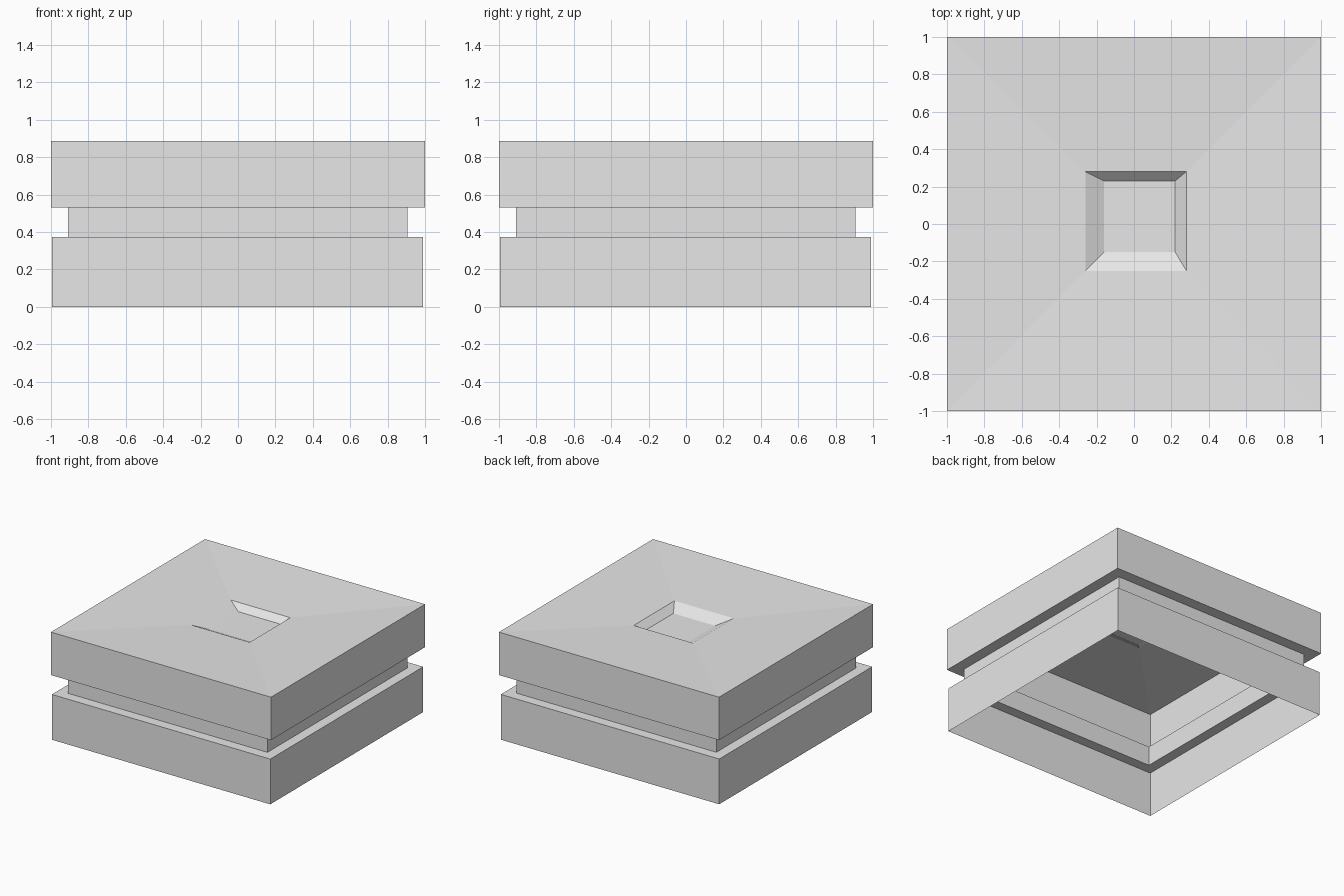
import bpy
import bmesh

cube = bpy.data.objects.get("Cube")
if cube:
    bpy.data.objects.remove(cube, do_unlink=True)

grey = bpy.data.materials.new("light_grey")
grey.use_nodes = True
colour = (0.8, 0.8, 0.8, 1.0)
grey.diffuse_color = colour
grey.node_tree.nodes["Principled BSDF"].inputs["Base Color"].default_value = colour


def ring(low, high, z, y_low=None, y_high=None):
    """Rectangular loop, counter-clockwise from above; y follows x unless given."""
    y0 = low if y_low is None else y_low
    y1 = high if y_high is None else y_high
    return [(low, y0, z), (high, y0, z), (high, y1, z), (low, y1, z)]


def loft(name, rings, cap=False):
    """Open single-walled shell through a stack of loops, facing outwards."""
    bm = bmesh.new()
    loops = [[bm.verts.new(p) for p in r] for r in rings]
    for a, b in zip(loops, loops[1:]):
        for i in range(4):
            j = (i + 1) % 4
            bm.faces.new((a[i], a[j], b[j], b[i]))
    if cap:
        bm.faces.new(loops[-1])
    mesh = bpy.data.meshes.new(name)
    bm.to_mesh(mesh)
    bm.free()
    mesh.materials.append(grey)
    obj = bpy.data.objects.new(name, mesh)
    bpy.context.collection.objects.link(obj)
    return obj


# Heights of the stacked bands
ledge, shelf, top = 0.372, 0.532, 0.885
lower_edge = ring(-0.995, 0.99, ledge)
upper_edge = ring(-1, 1, shelf)
top_edge = ring(-1, 1, top)

# Lower band, open underneath
loft("lower_band", [ring(-0.995, 0.99, 0), lower_edge])

# Recessed neck with the ledges above and below it
loft("neck_band", [lower_edge, ring(-0.91, 0.905, ledge),
                   ring(-0.91, 0.907, shelf), upper_edge])

# Upper band
loft("upper_band", [upper_edge, top_edge])

# Slightly dished top with a small sloping-sided pit
loft("top_with_pit", [top_edge,
                      ring(-0.26, 0.28, 0.857, -0.25, 0.28),
                      ring(-0.16, 0.22, 0.808, -0.15, 0.23)], cap=True)
